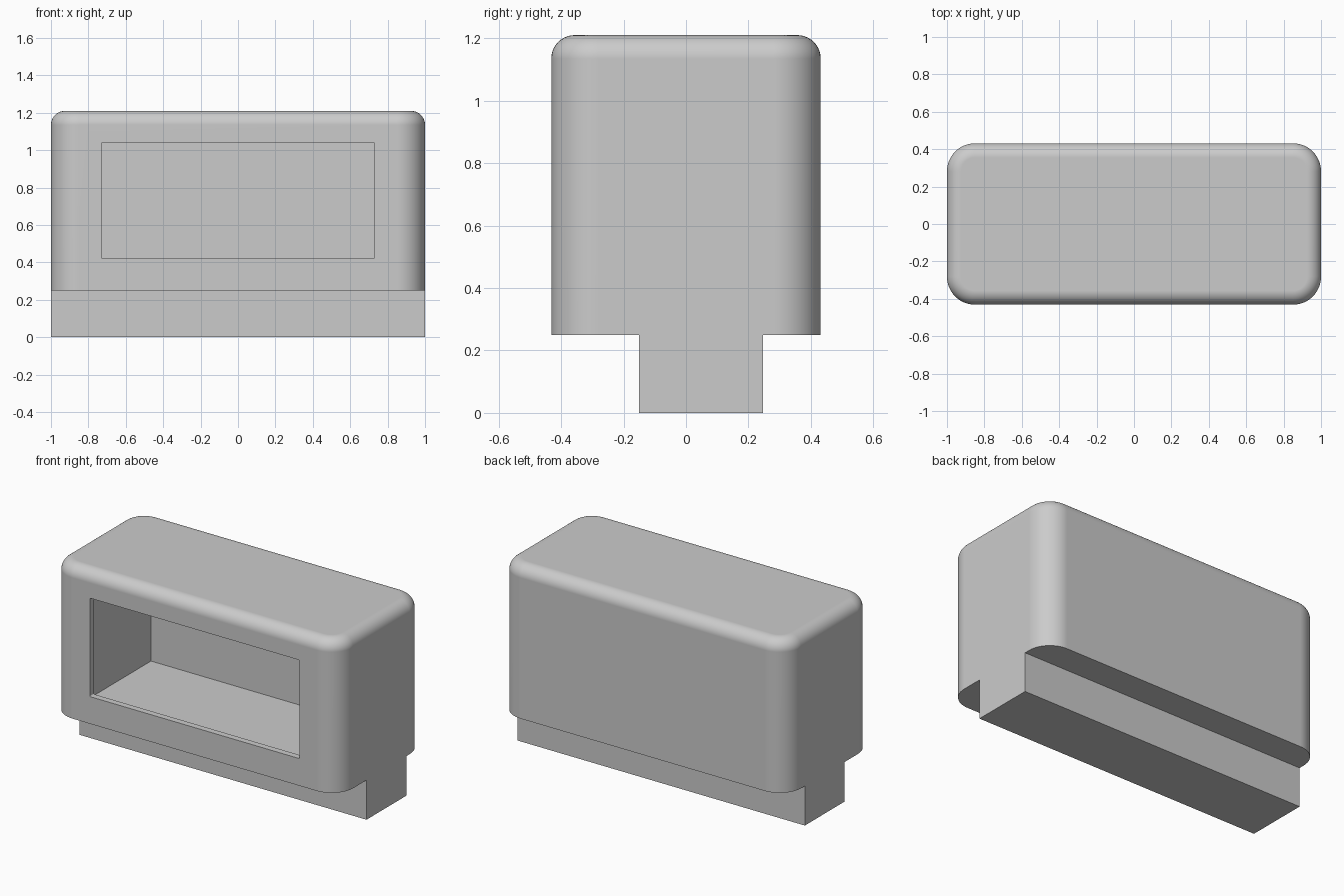
import bpy, bmesh, math
from mathutils import Vector

start = bpy.data.objects.get("Cube")
if start:
    bpy.data.objects.remove(start, do_unlink=True)

grey = bpy.data.materials.new("plain_grey")
grey.use_nodes = True
colour = (0.6, 0.6, 0.6, 1)
grey.diffuse_color = colour
grey.node_tree.nodes["Principled BSDF"].inputs["Base Color"].default_value = colour


def box(name, low, high, corner=0, top=0, axis=2):
    """Box between two corners, with optional rounding along an axis and round the top rim."""
    low, high = Vector(low), Vector(high)
    bm = bmesh.new()
    bmesh.ops.create_cube(bm, size=1)
    for v in bm.verts:
        v.co = (low + high) / 2 + v.co * (high - low)
    if corner:
        edges = [e for e in bm.edges if abs((e.verts[0].co - e.verts[1].co).normalized()[axis]) > 0.9]
        bmesh.ops.bevel(bm, geom=edges, offset=corner, segments=12, profile=0.5, affect='EDGES')
    if top:
        rim = [e for e in bm.edges if all(abs(v.co.z - high.z) < 1e-4 for v in e.verts)]
        bmesh.ops.bevel(bm, geom=rim, offset=top, segments=10, profile=0.5, affect='EDGES')
    bmesh.ops.recalc_face_normals(bm, faces=bm.faces)
    mesh = bpy.data.meshes.new(name)
    bm.to_mesh(mesh)
    bm.free()
    mesh.materials.append(grey)
    obj = bpy.data.objects.new(name, mesh)
    bpy.context.collection.objects.link(obj)
    return obj


def combine(target, tool, operation):
    """Apply a boolean and discard the tool object."""
    mod = target.modifiers.new(operation.lower(), 'BOOLEAN')
    mod.operation, mod.object, mod.solver = operation, tool, 'EXACT'
    bpy.context.view_layer.objects.active = target
    bpy.ops.object.modifier_apply(modifier=mod.name)
    bpy.data.objects.remove(tool, do_unlink=True)


# Rounded housing joined to the narrower foot, flush at both ends
depth, wall = 0.4315, 0.04
housing = box("housing", (-1, -depth, 0.249), (1, depth, 1.21), corner=0.15, top=0.075)
foot = box("foot", (-1, -0.15, 0), (1, 0.246, 0.27))
combine(housing, foot, 'UNION')

# Large hollow inside the thin walls, reached through the front opening
inner = depth - wall
hollow = box("hollow_cutter", (-0.88, -inner, 0.249 + wall), (0.88, inner, 1.21 - wall))
combine(housing, hollow, 'DIFFERENCE')
opening = box("opening_cutter", (-0.73, -0.5, 0.42), (0.73, -0.3, 1.04), corner=0.006, axis=1)
combine(housing, opening, 'DIFFERENCE')

# Smooth curves, crisp edges and even shading on the flat faces
bpy.ops.object.select_all(action='DESELECT')
housing.select_set(True)
bpy.context.view_layer.objects.active = housing
bpy.ops.object.shade_smooth_by_angle(angle=math.radians(30))
weighted = housing.modifiers.new("even_shading", 'WEIGHTED_NORMAL')
weighted.keep_sharp = True
